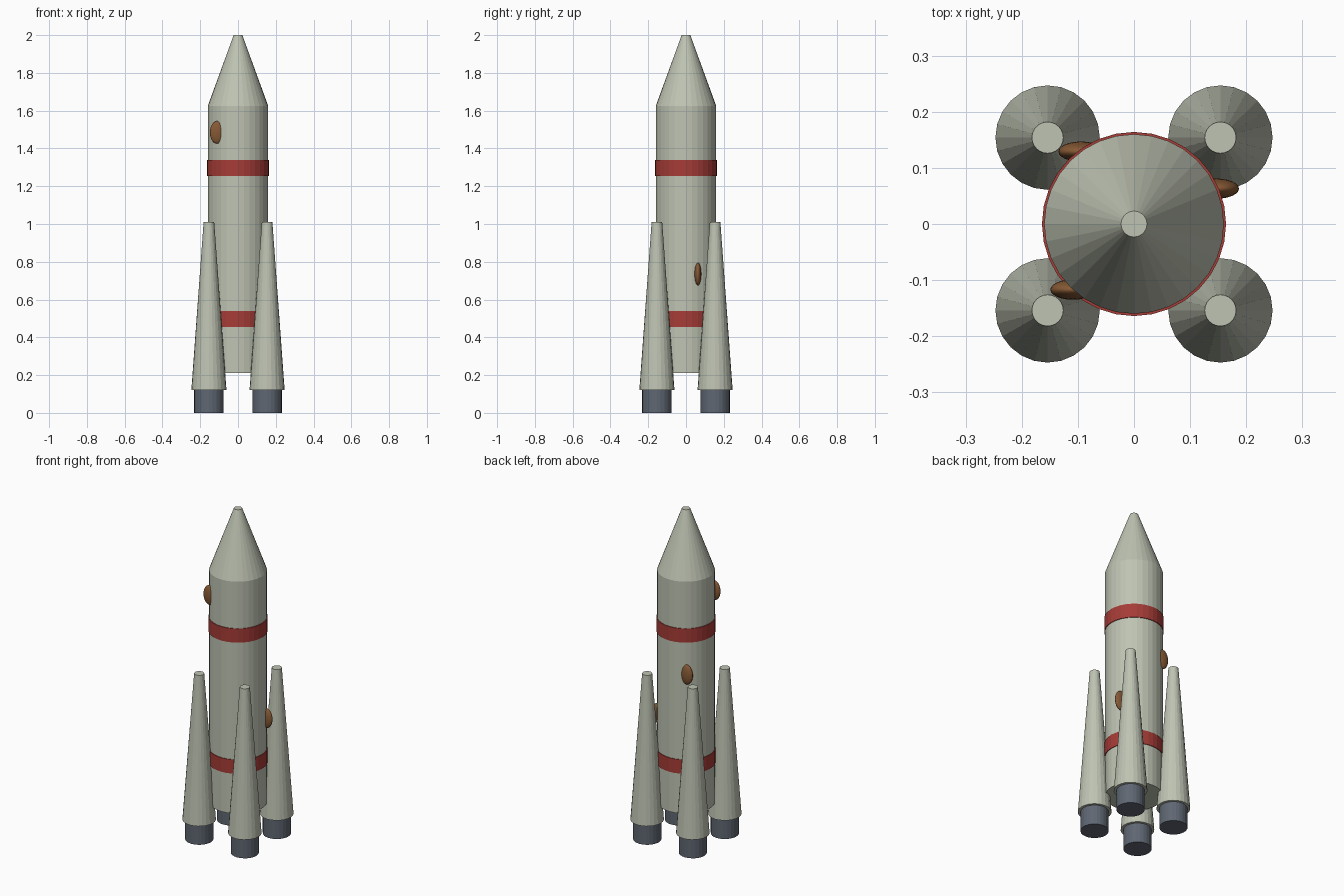
import bpy
from math import sqrt

cube = bpy.data.objects.get("Cube")
if cube:
    bpy.data.objects.remove(cube, do_unlink=True)


def material(name, r, g, b):
    mat = bpy.data.materials.new(name)
    mat.use_nodes = True
    mat.diffuse_color = (r, g, b, 1)
    mat.node_tree.nodes["Principled BSDF"].inputs["Base Color"].default_value = (r, g, b, 1)
    return mat


HULL = material("pale grey green", 0.52, 0.55, 0.45)
RED = material("band red", 0.38, 0.045, 0.038)
STEEL = material("dark blue grey", 0.115, 0.135, 0.17)
BROWN = material("rust brown", 0.24, 0.10, 0.035)


def frustum(name, mat, z0, z1, r0, r1, x=0, y=0, sides=32):
    """Capped straight or tapered tube standing between two heights."""
    bpy.ops.mesh.primitive_cone_add(vertices=sides, radius1=r0, radius2=r1,
                                    depth=z1 - z0, location=(x, y, (z0 + z1) / 2))
    obj = bpy.context.object
    obj.name = name
    obj.data.materials.append(mat)
    return obj


# Main hull and blunt nose
R = 0.16
frustum("main_body", HULL, 0.21, 1.625, R, R)
frustum("nose_cone", HULL, 1.625, 2.0, R, 0.023)

# Painted bands, slightly proud of the hull
for name, z in (("lower_band", 0.455), ("upper_band", 1.255)):
    frustum(name, RED, z, z + 0.085, R + 0.004, R + 0.004)

# Four tapered boosters with nozzles
B = 0.154
for side, x in (("left", B), ("right", -B)):
    for end, y in (("front", -B), ("back", B)):
        frustum(f"{end}_{side}_booster", HULL, 0.12, 1.01, 0.093, 0.028, x, y, 24)
        frustum(f"{end}_{side}_nozzle", STEEL, 0, 0.12, 0.078, 0.078, x, y, 24)

# Flattened oval pods half sunk into the hull
for name, sx, y, z in (("front_pod", -1, -0.117, 1.485),
                       ("side_pod", 1, 0.063, 0.735),
                       ("back_pod", -1, 0.129, 1.06)):
    x = sx * sqrt(R * R - y * y)
    bpy.ops.mesh.primitive_uv_sphere_add(segments=24, ring_count=16, radius=1,
                                         location=(x, y, z))
    pod = bpy.context.object
    pod.name = name
    pod.scale = (0.04, 0.018, 0.06)
    pod.data.materials.append(BROWN)
    bpy.ops.object.shade_smooth()
